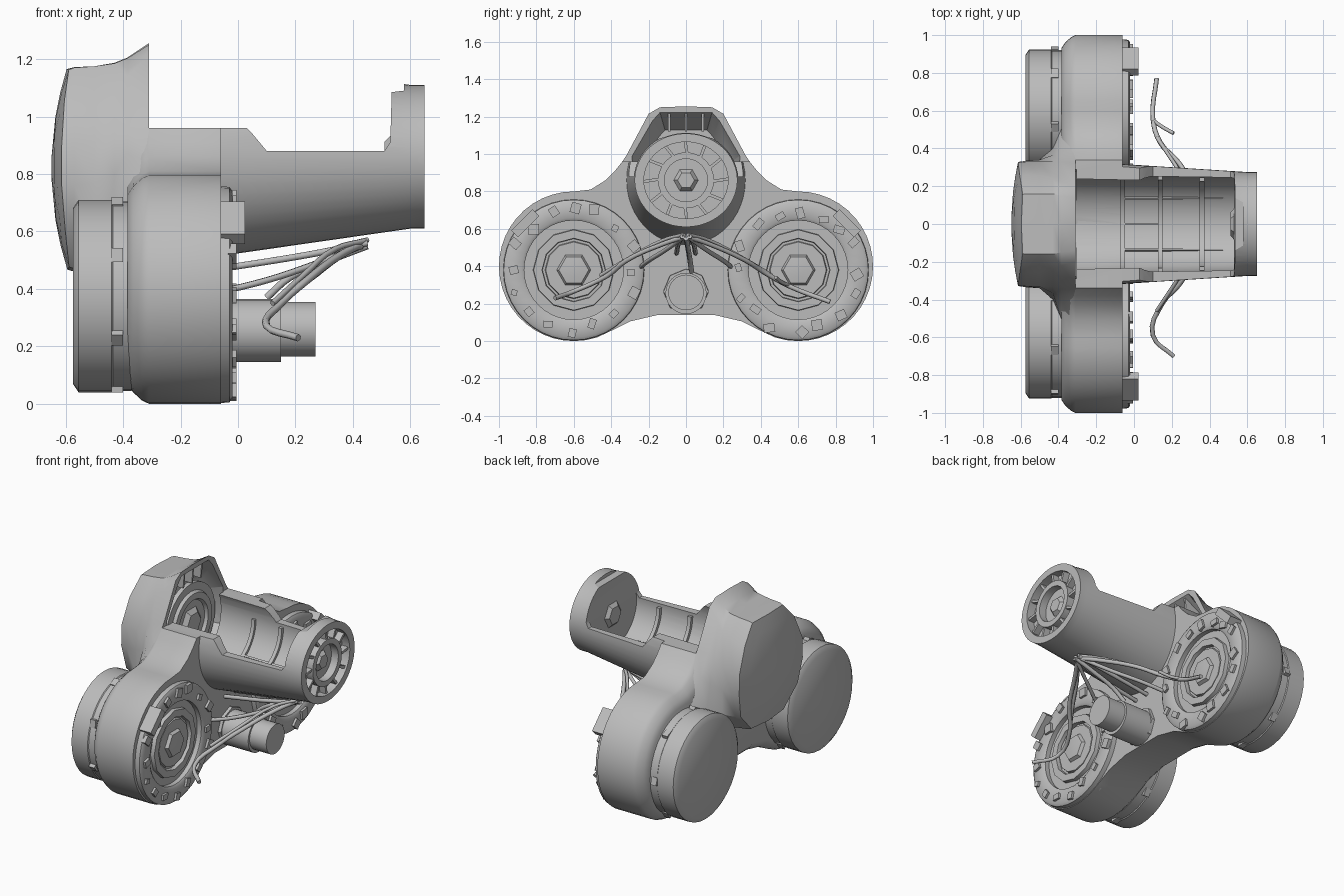
import bpy, bmesh, math, random
from math import sin, cos, radians, pi
from mathutils import Matrix

cube = bpy.data.objects.get("Cube")
if cube:
    bpy.data.objects.remove(cube, do_unlink=True)
random.seed(4)

grey = bpy.data.materials.new("plain_grey")
grey.use_nodes = True
grey.diffuse_color = (0.5, 0.5, 0.5, 1)
grey.node_tree.nodes["Principled BSDF"].inputs["Base Color"].default_value = (0.5, 0.5, 0.5, 1)


def activate(ob):
    bpy.ops.object.select_all(action='DESELECT')
    ob.select_set(True)
    bpy.context.view_layer.objects.active = ob


def smooth(ob):
    activate(ob)
    bpy.ops.object.shade_smooth_by_angle(angle=radians(35))


def finish(name, bm):
    bmesh.ops.recalc_face_normals(bm, faces=bm.faces)
    mesh = bpy.data.meshes.new(name)
    bm.to_mesh(mesh)
    bm.free()
    mesh.materials.append(grey)
    ob = bpy.data.objects.new(name, mesh)
    bpy.context.collection.objects.link(ob)
    smooth(ob)
    return ob


def loft(name, sections, ring=False):
    """Skin equal-length loops; a ring joins the last loop to the first."""
    bm = bmesh.new()
    loops = [[bm.verts.new(p) for p in s] for s in sections]
    n = len(loops[0])
    pairs = list(zip(loops, loops[1:])) + ([(loops[-1], loops[0])] if ring else [])
    for a, b in pairs:
        for i in range(n):
            j = (i + 1) % n
            bm.faces.new((a[i], a[j], b[j], b[i]))
    if not ring:
        bm.faces.new(loops[0])
        bm.faces.new(loops[-1])
    return finish(name, bm)


def circle(x, r, y, z, n, wide=1.0):
    return [(x, y + wide * r * cos(2 * pi * i / n), z + r * sin(2 * pi * i / n)) for i in range(n)]


def lathe(name, profile, y, z, n=32, ring=False, wide=1.0):
    return loft(name, [circle(x, r, y, z, n, wide) for x, r in profile], ring)


def mirrored(half):
    """Complete a half outline whose ends lie on y = 0."""
    return half + [(-y, z) for y, z in half[-2:0:-1]]


def at_x(x, outline):
    return [(x, y, z) for y, z in outline]


def cut(ob, cutter):
    mod = ob.modifiers.new("cut", 'BOOLEAN')
    mod.operation, mod.solver, mod.object = 'DIFFERENCE', 'EXACT', cutter
    activate(ob)
    bpy.ops.object.modifier_apply(modifier=mod.name)
    smooth(ob)


def radial_boxes(name, y, z, specs):
    """Boxes around an axis along x: (angle, radius, centre x, sizes, twist)."""
    bm = bmesh.new()
    for a, r, x, size, twist in specs:
        m = (Matrix.Translation((x, y, z)) @ Matrix.Rotation(a, 4, 'X')
             @ Matrix.Translation((0, r, 0)) @ Matrix.Rotation(twist, 4, 'X')
             @ Matrix.Diagonal((*size, 1)))
        bmesh.ops.create_cube(bm, size=1, matrix=m)
    return finish(name, bm)


# Twin-lobed gear housing
def body_outline(i):
    half = [(0, .14 + i), (.15, .14 + i), (.3, .105 + i), (.4, .055 + i)]
    for k in range(25):
        a = radians(-108 + 198 * k / 24)
        half.append((.6 + (.4 - i) * cos(a), .4 + (.4 - i) * sin(a)))
    half += [(.51, .81 - i), (.43 - i, .86 - i), (.38 - i, .91 - i), (.34 - i, .96 - i), (0, .96 - i)]
    return mirrored(half)


body = loft("gear_housing", [at_x(x, body_outline(i)) for x, i in
                             ((-.385, .07), (-.365, .04), (-.335, .012), (-.31, 0), (-.06, 0))])

# Hood flaring out of the housing
rows = [
    (-.31, [(0, 1.255), (.14, 1.25), (.2, 1.215), (.32, .99), (.41, .86), (.55, .77), (.3, .4), (0, .35)]),
    (-.385, [(0, 1.205), (.15, 1.203), (.22, 1.14), (.33, .96), (.4, .84), (.5, .7), (.27, .42), (0, .4)]),
    (-.43, [(0, 1.187), (.16, 1.185), (.24, 1.1), (.33, .93), (.365, .8), (.4, .64), (.22, .45), (0, .44)]),
    (-.5, [(0, 1.175), (.16, 1.175), (.255, 1.07), (.33, .91), (.34, .77), (.34, .61), (.19, .47), (0, .455)]),
    (-.57, [(0, 1.172), (.16, 1.17), (.26, 1.06), (.33, .9), (.335, .76), (.3, .6), (.17, .47), (0, .46)]),
]
sections = [at_x(x, mirrored(h)) for x, h in rows]
for s in (.98, .75, .5, .1):
    face = [(y * s, .82 + (z - .82) * s) for y, z in mirrored(rows[-1][1])]
    sections.append([(-.585 - .065 * (1 - ((z - .82) / .38) ** 2) + .035 * (y / .33) ** 2, y, z)
                     for y, z in face])
hood = loft("hood", sections)

# Long tapered cradle
cradle = loft("cradle", [circle(x, r, 0, .86, 48, w) for x, r, w in
                         ((-.3, .37, .87), (-.06, .345, .92), (.6, .25, 1.1), (.65, .25, 1.1))])

# Cutters for the hood cavity, the cradle interior, its open top and its end recess
cavity = mirrored([(0, 1.225), (.14, 1.225), (.18, 1.18), (.29, .99), (.28, .75), (.15, .63), (0, .6)])
deep = [(y * .8, .82 + (z - .82) * .76) for y, z in cavity]
hood_cut = loft("hood_cutter", [at_x(-.48, deep), at_x(-.305, cavity)])
tray_cut = loft("tray_cutter", [circle(-.32, .26, 0, .86, 40), circle(.53, .225, 0, .86, 40, 1.1)])
top = [(-.4, .96), (.03, .96), (.05, .94), (.1, .88), (.51, .88), (.53, .91), (.535, 1.085),
       (.578, 1.09), (.58, 1.4), (-.4, 1.4)]
top_cut = loft("top_cutter", [[(x, y, z) for x, z in top] for y in (-.6, .6)])
end_cut = lathe("end_cutter", [(.595, .205), (.7, .205)], 0, .86, 40, False, 1.1)
cutters = (hood_cut, tray_cut, top_cut, end_cut)
for target, used in ((body, cutters[:2]), (hood, cutters[:1]), (cradle, cutters[1:])):
    for c in used:
        cut(target, c)
for c in cutters:
    bpy.data.objects.remove(c, do_unlink=True)

# Inner end plates with hex hubs
lathe("inner_plate", [(-.37, .25), (-.34, .25)], 0, .86)
lathe("inner_plate_ring", [(-.34, .2), (-.32, .19), (-.32, .15), (-.34, .14)], 0, .86, ring=True)
lathe("inner_hub", [(-.34, .1), (-.315, .07)], 0, .86, 6)
lathe("outer_hub", [(.535, .09), (.51, .06)], 0, .86, 6)

# Stiffening fins under the hood rim
for y in (-.09, 0, .09):
    fin = [(-.43, 1.12), (-.33, 1.12), (-.32, 1.235), (-.43, 1.18)]
    loft("hood_fin", [[(x, y + t, z) for x, z in fin] for t in (-.006, .006)])

# Curved ribs and lengthwise strips in the cradle floor
for x in (-.06, .14, .36):
    r = .25 - (x + .06) * .035
    arc = [radians(180 + 180 * k / 20) for k in range(21)]
    pts = [(r * 1.05 * cos(a), .86 + r * sin(a)) for a in arc]
    pts += [((r - .02) * 1.05 * cos(a), .86 + (r - .02) * sin(a)) for a in reversed(arc)]
    loft("cradle_rib", [at_x(x - .012, pts), at_x(x + .012, pts)])
radial_boxes("floor_strips", 0, .86, [(radians(a), .238, .23, (.58, .01, .012), 0)
                                      for a in (-125, -90, -55)])

# Cradle end spokes and hollow centre
lathe("end_inner_ring", [(.59, .15), (.645, .15), (.645, .115), (.59, .115)], 0, .86, 24, True)
radial_boxes("end_spokes", 0, .86, [(2 * pi * k / 12, .18, .615, (.045, .1, .016), .15)
                                    for k in range(12)])
lathe("end_hub", [(.59, .07), (.62, .045)], 0, .86, 6)

# Lobe parts, mirrored front to back
for side in (-1, 1):
    y, z = side * .6, .38
    lathe("drum", [(-.37, .33), (-.42, .33), (-.435, .33), (-.44, .335),
                   (-.555, .335), (-.575, .305)], side * .59, .375, 36)
    lathe("lobe_rim", [(-.1, .38), (-.03, .375), (-.02, .36), (-.02, .28), (-.03, .265),
                       (-.1, .265)], y, z, 40, True)
    lathe("gear_ring", [(-.08, .22), (-.035, .215), (-.035, .17), (-.08, .165)], y, z, 12, True)
    lathe("gear_disc", [(-.08, .16), (-.045, .15)], y, z, 12)
    lathe("gear_hub", [(-.06, .1), (-.025, .08), (-.02, .04)], y, z, 6)
    teeth = []
    for k in range(16):
        teeth.append((2 * pi * k / 16 + random.uniform(-.08, .08), random.uniform(.3, .35), -.02,
                      (.03, random.uniform(.03, .06), random.uniform(.03, .06)), random.uniform(0, 1.5)))
    radial_boxes("rim_teeth", y, z, teeth)
    radial_boxes("rim_block", side * .86, .63, [(side * radians(45), 0, -.02, (.09, .05, .16), 0)])
    radial_boxes("drum_clips", side * .59, .375, [(2 * pi * k / 7, .325, -.42, (.04, .035, .05), .3)
                                                  for k in range(7)])

# Small motor under the cradle
lathe("motor_mount", [(-.1, .125), (-.04, .12)], 0, .265, 8)
lathe("motor_housing", [(-.06, .11), (.15, .11)], 0, .255, 24)
lathe("motor_can", [(.15, .095), (.27, .095)], 0, .26, 24)


# Loose wires
def wire(name, points, r):
    cu = bpy.data.curves.new(name, 'CURVE')
    cu.dimensions, cu.bevel_depth, cu.bevel_resolution, cu.resolution_u = '3D', r, 1, 4
    cu.use_fill_caps = True
    sp = cu.splines.new('BEZIER')
    sp.bezier_points.add(len(points) - 1)
    for b, p in zip(sp.bezier_points, points):
        b.co = p
        b.handle_left_type = b.handle_right_type = 'AUTO'
    cu.materials.append(grey)
    ob = bpy.data.objects.new(name, cu)
    bpy.context.collection.objects.link(ob)
    activate(ob)
    bpy.ops.object.convert(target='MESH')


wire("front_wire", [(.44, 0, .56), (.36, -.12, .52), (.24, -.32, .43), (.15, -.42, .35),
                    (.1, -.59, .27), (.21, -.7, .23)], .013)
wire("back_wire", [(.44, 0, .56), (.36, .12, .52), (.24, .32, .43), (.14, .43, .36),
                   (.1, .56, .29), (.12, .77, .21)], .013)
wire("back_branch", [(.1, .55, .3), (.14, .52, .31), (.21, .48, .34)], .01)
for side in (-1, 1):
    wire("paired_wire", [(.45, side * .01, .57), (.34, side * .12, .54), (.22, side * .31, .44),
                         (.12, side * .46, .35)], .01)
    wire("inner_wire", [(.43, side * .02, .55), (.25, side * .12, .48), (.1, side * .2, .43),
                        (-.06, side * .25, .39)], .012)
    wire("short_wire", [(.45, side * .02, .56), (.25, side * .04, .52), (-.06, side * .05, .47)], .013)
wire("centre_wire", [(.45, 0, .55), (.32, .01, .5), (.18, .02, .44), (.1, .03, .37)], .014)
